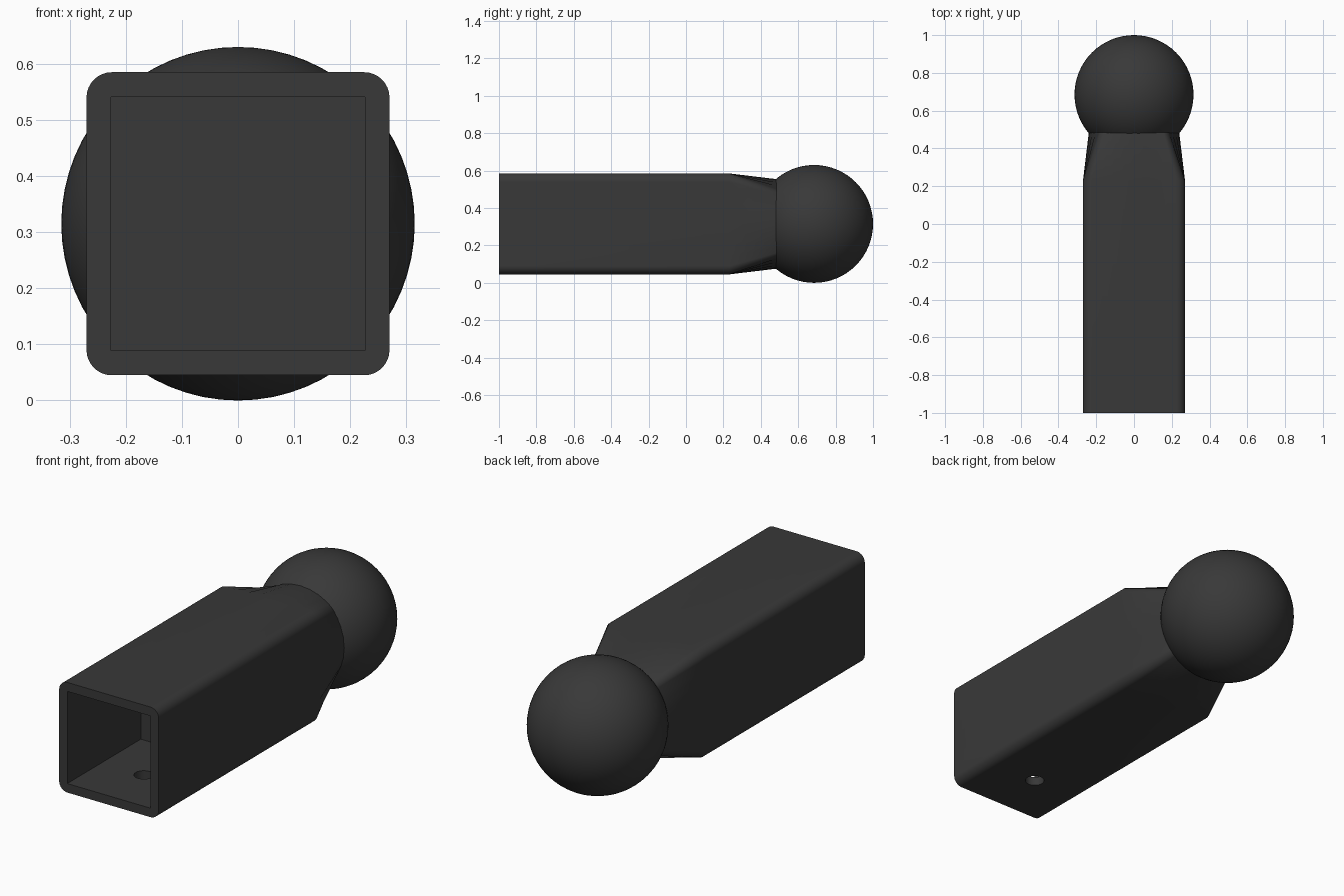
import bpy, bmesh, math
from mathutils import Matrix

if "Cube" in bpy.data.objects:
    bpy.data.objects.remove(bpy.data.objects["Cube"])

ZC = 0.315                      # height of the long axis
HALF, CORNER = 0.27, 0.045      # square tube half width and corner radius

grey = bpy.data.materials.new("dark_grey")
grey.diffuse_color = (0.04, 0.04, 0.04, 1)
grey.use_nodes = True
grey.node_tree.nodes["Principled BSDF"].inputs["Base Color"].default_value = grey.diffuse_color


def add_object(name, bm):
    bmesh.ops.recalc_face_normals(bm, faces=bm.faces)
    mesh = bpy.data.meshes.new(name)
    bm.to_mesh(mesh)
    bm.free()
    mesh.materials.append(grey)
    obj = bpy.data.objects.new(name, mesh)
    bpy.context.collection.objects.link(obj)
    return obj


def select_only(obj):
    bpy.ops.object.select_all(action='DESELECT')
    obj.select_set(True)
    bpy.context.view_layer.objects.active = obj


def rounded_square(arc_steps=8, flat_steps=8):
    pts, inner = [], HALF - CORNER
    for q in range(4):
        side = []
        for i in range(arc_steps + 1):          # corner arc
            a = math.pi / 2 * i / arc_steps
            side.append((inner + CORNER * math.cos(a), inner + CORNER * math.sin(a)))
        for i in range(1, flat_steps):          # flat towards the next corner
            side.append((inner - 2 * inner * i / flat_steps, HALF))
        c, s = round(math.cos(q * math.pi / 2)), round(math.sin(q * math.pi / 2))
        pts += [(c * x - s * z, s * x + c * z) for x, z in side]
    return pts


# Body: rounded square tube, lofted to a round neck
square = rounded_square()
neck = [(0.238 * x / math.hypot(x, z), 0.238 * z / math.hypot(x, z)) for x, z in square]
bm = bmesh.new()
rings = [[bm.verts.new((x, y, z + ZC)) for x, z in prof]
         for prof, y in ((square, -1.0), (square, 0.23), (neck, 0.495))]
n = len(square)
for a, b in zip(rings, rings[1:]):
    for i in range(n):
        j = (i + 1) % n
        bm.faces.new((a[i], a[j], b[j], b[i]))
bm.faces.new(rings[0])
bm.faces.new(rings[-1])
body = add_object("tube_body", bm)

# Square socket in the front end
bm = bmesh.new()
bmesh.ops.create_cube(bm, size=1, matrix=Matrix.Translation((0, -0.83, ZC))
                      @ Matrix.Diagonal((0.452, 0.80, 0.452, 1)))
socket = add_object("socket_cutter", bm)

# Round pin hole through the floor of the socket
bm = bmesh.new()
bmesh.ops.create_cone(bm, cap_ends=True, segments=32, radius1=0.044, radius2=0.044,
                      depth=0.2, matrix=Matrix.Translation((0, -0.73, 0.07)))
hole = add_object("pin_hole_cutter", bm)

for cutter in (socket, hole):
    cutter.hide_render = True
    mod = body.modifiers.new("cut", 'BOOLEAN')
    mod.operation = 'DIFFERENCE'
    mod.solver = 'EXACT'
    mod.object = cutter
select_only(body)
for mod in list(body.modifiers):
    bpy.ops.object.modifier_apply(modifier=mod.name)
for cutter in (socket, hole):
    bpy.data.objects.remove(cutter)
bpy.ops.object.shade_smooth_by_angle(angle=math.radians(30))
body.modifiers.new("flat_sides", 'WEIGHTED_NORMAL').keep_sharp = True

# Ball on the back end
bm = bmesh.new()
bmesh.ops.create_uvsphere(bm, u_segments=64, v_segments=32, radius=0.315,
                          matrix=Matrix.Translation((0, 0.685, ZC)))
ball = add_object("ball", bm)
select_only(ball)
bpy.ops.object.shade_smooth_by_angle(angle=math.radians(30))
